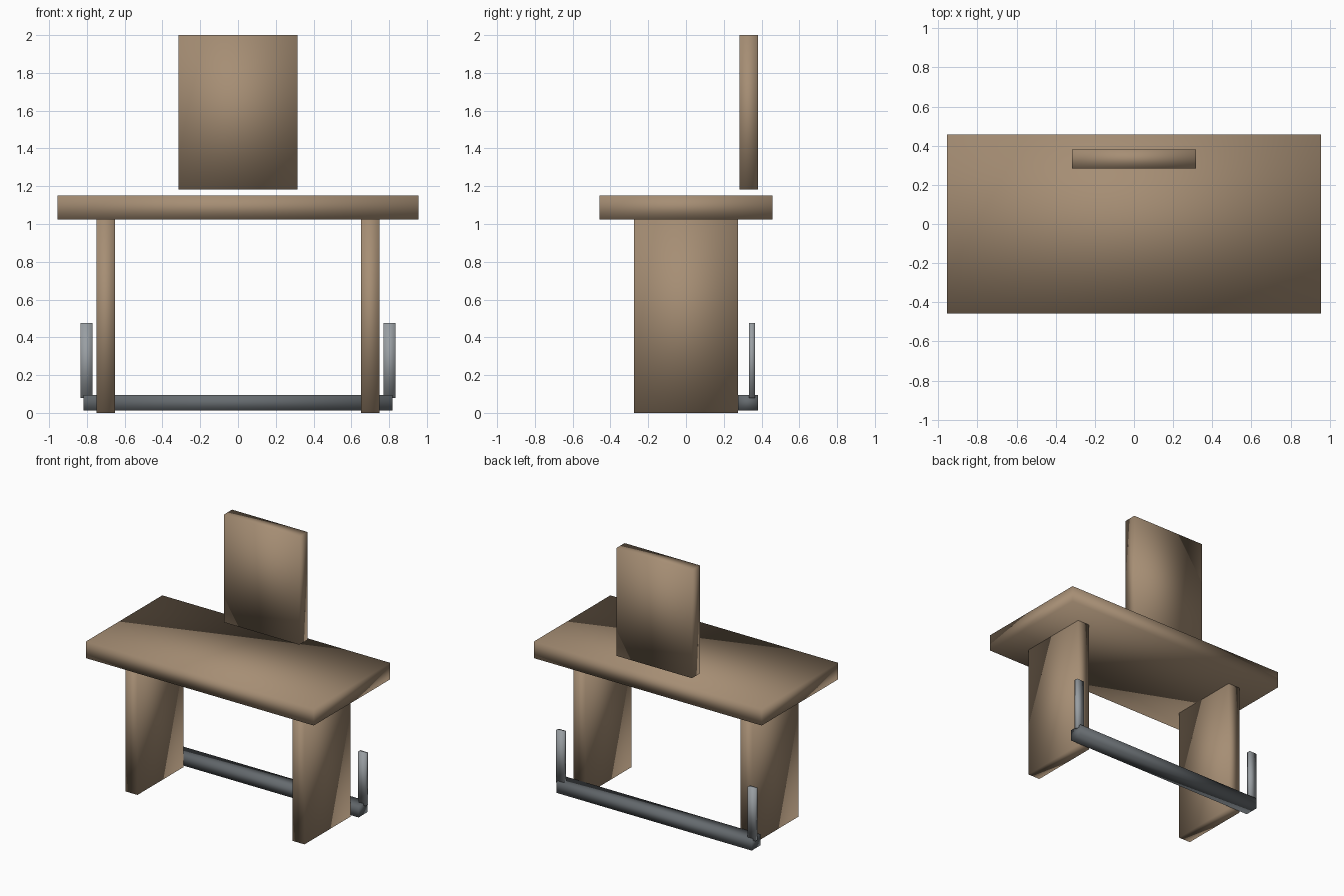
import bpy

default_cube = bpy.data.objects.get("Cube")
if default_cube:
    bpy.data.objects.remove(default_cube, do_unlink=True)


def make_material(name, rgb):
    mat = bpy.data.materials.new(name)
    mat.use_nodes = True
    mat.diffuse_color = (*rgb, 1)
    mat.node_tree.nodes["Principled BSDF"].inputs["Base Color"].default_value = (*rgb, 1)
    return mat


wood = make_material("tan wood", (0.38, 0.27, 0.175))
dark_metal = make_material("dark grey metal", (0.13, 0.145, 0.157))
light_metal = make_material("light grey metal", (0.32, 0.345, 0.365))


def box(name, mat, x, y, z):
    """Softly shaded box spanning the (low, high) pairs on each axis."""
    spans = (x, y, z)
    bpy.ops.mesh.primitive_cube_add(size=1, location=[(a + b) / 2 for a, b in spans])
    obj = bpy.context.object
    obj.name = name
    obj.scale = [b - a for a, b in spans]
    bpy.ops.object.transform_apply(location=False, rotation=False, scale=True)
    obj.data.materials.append(mat)
    bpy.ops.object.shade_smooth()
    return obj


# Seat slab and floating backrest
box("seat", wood, (-0.955, 0.955), (-0.458, 0.458), (1.025, 1.15))
box("backrest", wood, (-0.316, 0.316), (0.283, 0.38), (1.183, 2.0))

# Rear floor bar
box("rear_bar", dark_metal, (-0.818, 0.818), (0.275, 0.382), (0.012, 0.095))

# Panel legs and bar uprights, one of each per side
for side, s in (("left", 1), ("right", -1)):
    box(side + "_leg", wood, sorted((s * 0.65, s * 0.75)), (-0.275, 0.275), (0, 1.025))
    box(side + "_upright", light_metal, sorted((s * 0.77, s * 0.835)),
        (0.334, 0.364), (0.08, 0.475))
